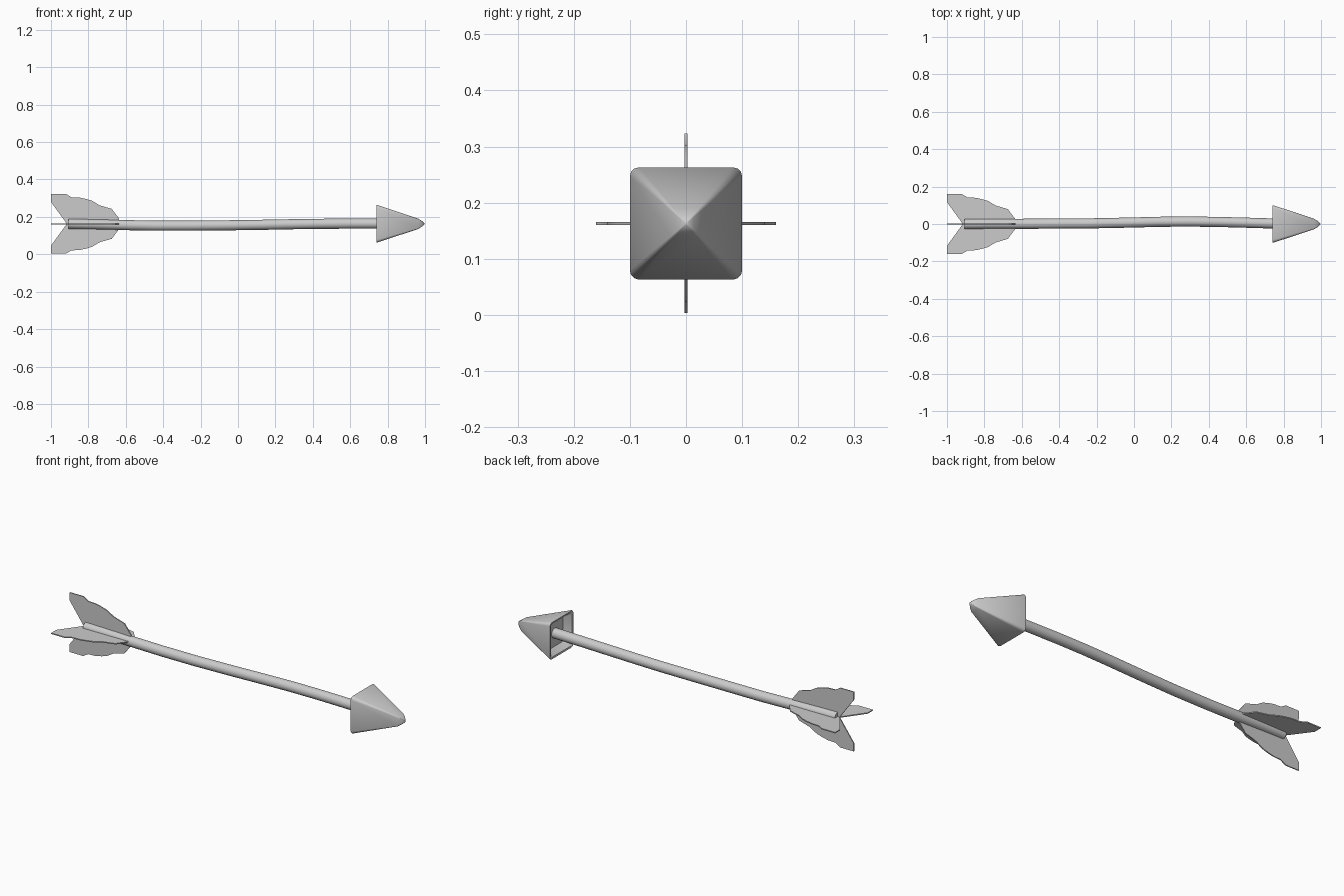
import bpy, bmesh
from math import sin, cos, pi
from mathutils import Matrix

if "Cube" in bpy.data.objects:
    bpy.data.objects.remove(bpy.data.objects["Cube"])

Z = 0.163  # height of the arrow's axis


def finish(name, bm, angle=0.7):
    bmesh.ops.recalc_face_normals(bm, faces=bm.faces)
    me = bpy.data.meshes.new(name)
    bm.to_mesh(me)
    bm.free()
    ob = bpy.data.objects.new(name, me)
    bpy.context.collection.objects.link(ob)
    bpy.ops.object.select_all(action='DESELECT')
    ob.select_set(True)
    bpy.context.view_layer.objects.active = ob
    bpy.ops.object.shade_smooth_by_angle(angle=angle)
    return ob


def loft(name, rings, angle):
    # skin a list of point rings and cap both ends
    bm = bmesh.new()
    loops = [[bm.verts.new(p) for p in ring] for ring in rings]
    n = len(loops[0])
    for a, b in zip(loops, loops[1:]):
        for i in range(n):
            j = (i + 1) % n
            bm.faces.new((a[i], a[j], b[j], b[i]))
    bm.faces.new(loops[0])
    bm.faces.new(loops[-1])
    return finish(name, bm, angle)


def rounded_square(x, h):
    r, pts = h * 0.16, []
    for k, (sy, sz) in enumerate([(1, 1), (-1, 1), (-1, -1), (1, -1)]):
        for s in range(4):
            a = k * pi / 2 + s * pi / 6
            pts.append((x, sy * (h - r) + r * cos(a), Z + sz * (h - r) + r * sin(a)))
    return pts


def circle(x, y, z, r, n=16):
    return [(x, y + r * cos(2 * pi * i / n), z + r * sin(2 * pi * i / n)) for i in range(n)]


# Slightly warped wooden shaft
path = [(-0.905, 0.0, 0.163), (-0.75, 0.001, 0.160), (-0.6, 0.001, 0.156),
        (-0.45, 0.002, 0.153), (-0.25, 0.003, 0.153), (-0.05, 0.007, 0.155),
        (0.15, 0.012, 0.158), (0.3, 0.013, 0.161), (0.45, 0.011, 0.163),
        (0.6, 0.007, 0.164), (0.8, 0.001, 0.164)]
loft("shaft", [circle(*p, 0.027) for p in path], 0.8)

# Four-sided head with softened ridges and a recessed back
head = [(0.78, 0.07), (0.742, 0.090), (0.74, 0.099), (0.745, 0.1),
        (0.965, 0.027), (0.985, 0.014), (0.996, 0.003)]
loft("arrowhead", [rounded_square(x, h) for x, h in head], 0.8)

# Ragged feather vanes, one profile turned four times around the shaft
profile = [(-0.63, 0), (-0.637, 0.03), (-0.675, 0.08), (-0.71, 0.09), (-0.74, 0.099),
           (-0.78, 0.123), (-0.81, 0.132), (-0.845, 0.14), (-0.89, 0.142),
           (-0.92, 0.16), (-1, 0.16), (-1, 0.117), (-0.96, 0.062), (-0.915, 0)]
for k, side in enumerate(["top", "front", "bottom", "back"]):
    bm = bmesh.new()
    face = bm.faces.new([bm.verts.new((x, -0.0028, h)) for x, h in profile])
    ext = bmesh.ops.extrude_face_region(bm, geom=[face])
    new = [v for v in ext["geom"] if isinstance(v, bmesh.types.BMVert)]
    bmesh.ops.translate(bm, vec=(0, 0.0056, 0), verts=new)
    if not face.is_valid or len(bm.faces) < len(profile) + 2:
        bm.faces.new([v for v in bm.verts if v not in new])
    bm.transform(Matrix.Translation((0, 0, Z)) @ Matrix.Rotation(k * pi / 2, 4, 'X'))
    finish("vane_" + side, bm, 0.5)
